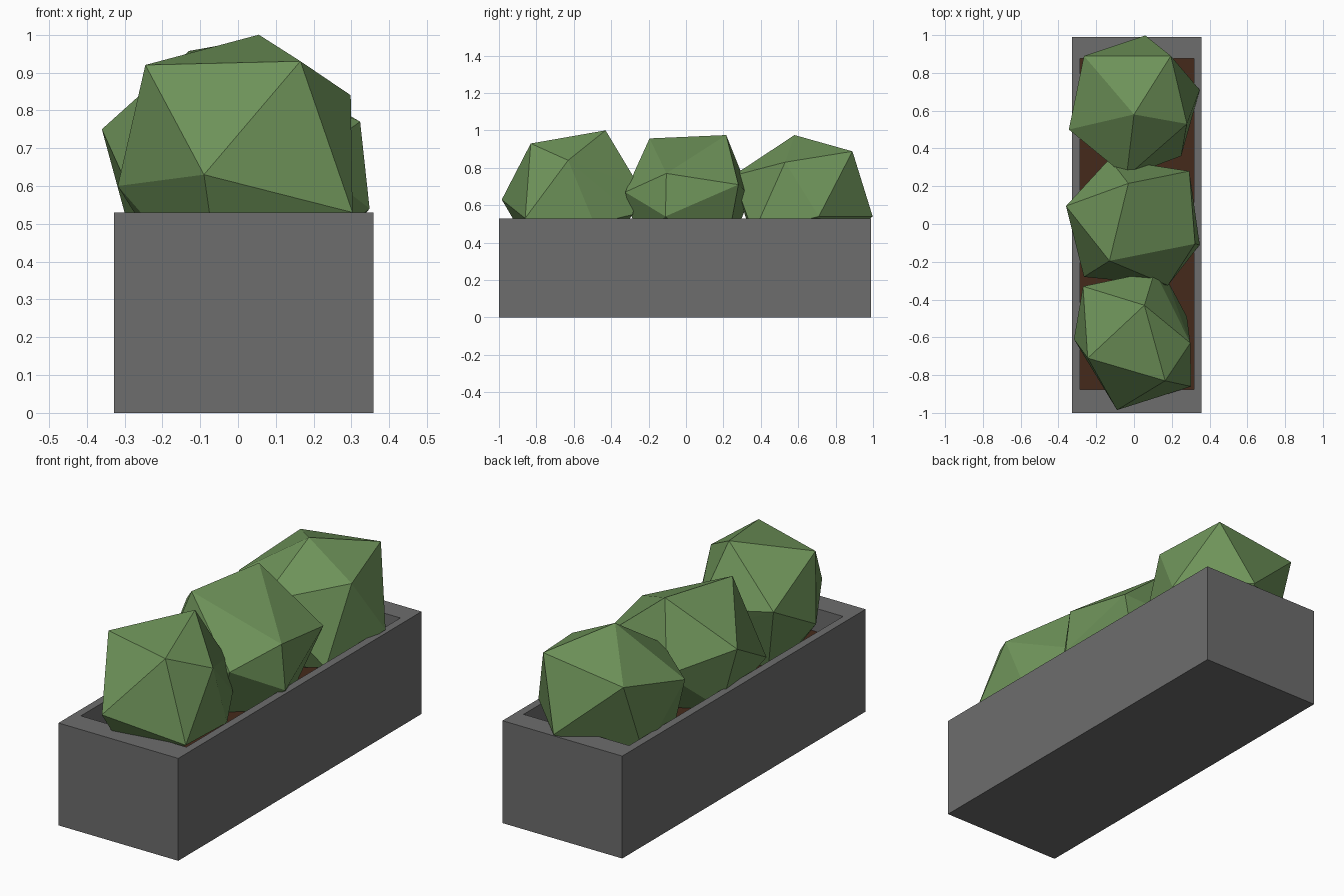
import bpy, bmesh
from mathutils import Vector

if "Cube" in bpy.data.objects:
    bpy.data.objects.remove(bpy.data.objects["Cube"])


def material(name, rgb):
    m = bpy.data.materials.new(name)
    m.diffuse_color = (*rgb, 1)
    m.use_nodes = True
    m.node_tree.nodes["Principled BSDF"].inputs["Base Color"].default_value = m.diffuse_color
    return m


def finish(name, bm, mat):
    bmesh.ops.recalc_face_normals(bm, faces=bm.faces[:])
    me = bpy.data.meshes.new(name)
    bm.to_mesh(me)
    bm.free()
    ob = bpy.data.objects.new(name, me)
    bpy.context.collection.objects.link(ob)
    me.materials.append(mat)
    return ob


def box(lo, hi):
    bm = bmesh.new()
    bmesh.ops.create_cube(bm, size=1)
    lo, hi = Vector(lo), Vector(hi)
    for v in bm.verts:
        v.co = Vector([lo[i] + (v.co[i] + 0.5) * (hi[i] - lo[i]) for i in range(3)])
    return bm


leaf = material("leaf", (0.155, 0.29, 0.10))
earth = material("earth", (0.06, 0.023, 0.011))
stone = material("stone", (0.153, 0.153, 0.153))

IN_LO, IN_HI = (-0.287, -0.875), (0.317, 0.875)
SOIL = 0.41

# planter: solid block with a recessed, rimmed opening
bm = box((-0.328, -1.0, 0), (0.358, 0.99, 0.53))
top = max(bm.faces, key=lambda f: f.calc_center_median().z)
bmesh.ops.inset_individual(bm, faces=[top], thickness=0.03)
mid = top.calc_center_median()
for v in top.verts:
    v.co.x = IN_LO[0] if v.co.x < mid.x else IN_HI[0]
    v.co.y = IN_LO[1] if v.co.y < mid.y else IN_HI[1]
ext = bmesh.ops.extrude_discrete_faces(bm, faces=[top])
for v in ext["faces"][0].verts:
    v.co.z = SOIL - 0.04
finish("planter_box", bm, stone)

# soil filling the opening
finish("soil", box((*IN_LO, SOIL - 0.04), (*IN_HI, SOIL)), earth)

# bushes: irregular faceted blobs, each the hull of about twelve corners
bushes = {
    "bush_front": [
        (0.055, -0.43, 1.0), (-0.245, -0.71, 0.92), (0.165, -0.83, 0.93),
        (0.298, -0.63, 0.84), (0.11, -0.25, 0.70), (-0.27, -0.33, 0.755),
        (-0.09, -0.985, 0.63), (0.303, -0.86, 0.53), (-0.318, -0.61, 0.60),
        (0.28, -0.49, 0.50), (0.17, -0.285, 0.55), (-0.04, -0.78, 0.28),
        (-0.15, -0.45, 0.33)],
    "bush_middle": [
        (-0.13, -0.195, 0.957), (-0.03, 0.215, 0.975), (0.323, -0.105, 0.77),
        (0.293, 0.28, 0.71), (0.348, -0.11, 0.54), (0.18, -0.325, 0.67),
        (-0.36, 0.095, 0.75), (-0.13, 0.345, 0.65), (-0.265, -0.28, 0.54),
        (-0.27, 0.1, 0.42), (0.13, 0.2, 0.28), (0.03, -0.22, 0.28)],
    "bush_back": [
        (0.0, 0.58, 0.975), (0.195, 0.89, 0.888), (-0.265, 0.89, 0.83),
        (-0.345, 0.50, 0.744), (-0.04, 0.25, 0.757), (0.28, 0.53, 0.83),
        (0.06, 0.998, 0.54), (0.348, 0.71, 0.54), (0.25, 0.36, 0.45),
        (-0.27, 0.73, 0.42), (-0.18, 0.38, 0.34), (0.02, 0.66, 0.27)],
}
for name, pts in bushes.items():
    bm = bmesh.new()
    for p in pts:
        bm.verts.new(p)
    bmesh.ops.convex_hull(bm, input=bm.verts[:])
    finish(name, bm, leaf)
